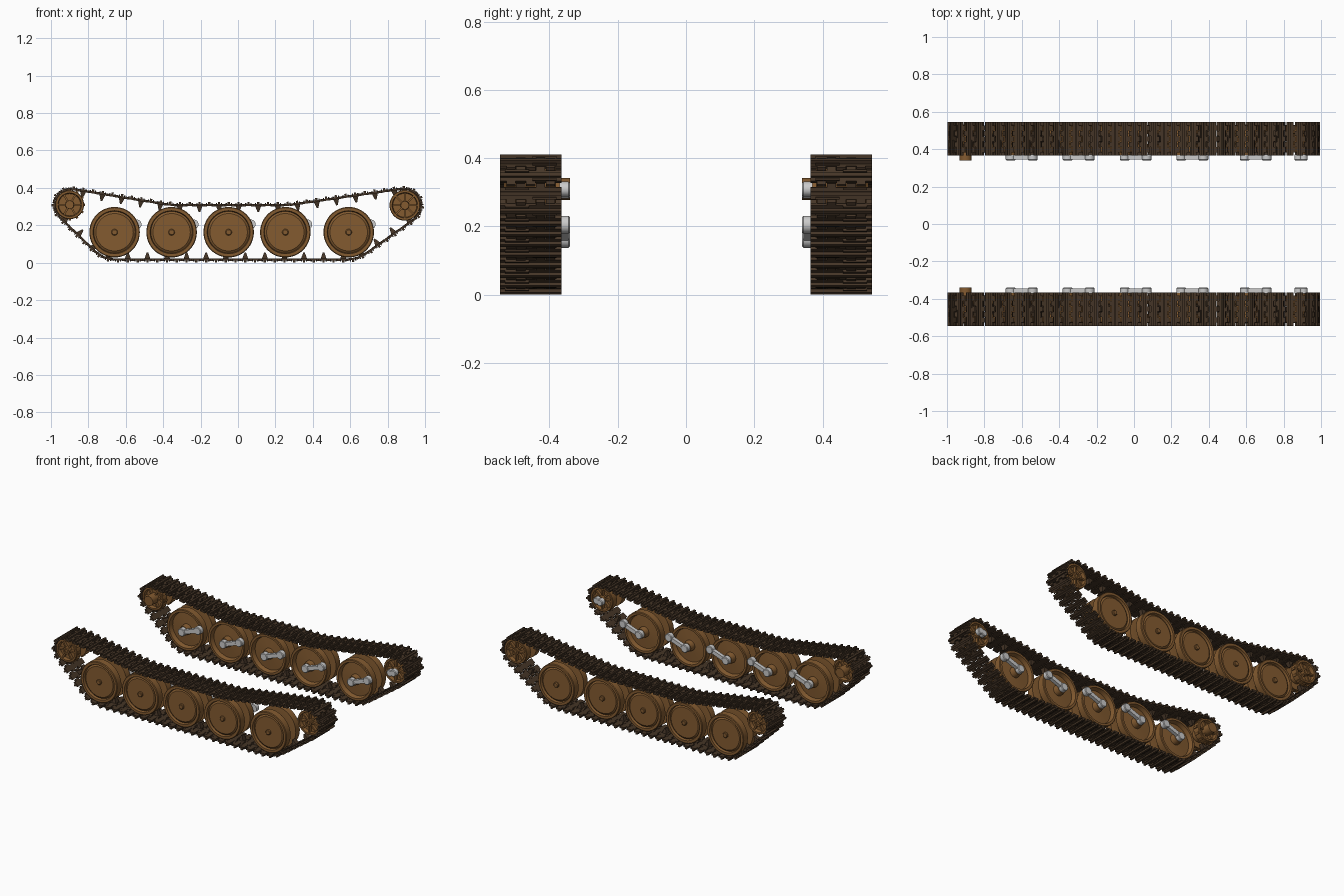
import bpy, bmesh
from math import pi, sin, cos, atan2, acos
from mathutils import Matrix, Vector

if "Cube" in bpy.data.objects:
    bpy.data.objects.remove(bpy.data.objects["Cube"])

YC = 0.455  # centre line of the +y track; everything is mirrored to -y


def material(name, col):
    m = bpy.data.materials.new(name)
    m.diffuse_color = (*col, 1)
    m.use_nodes = True
    m.node_tree.nodes["Principled BSDF"].inputs["Base Color"].default_value = m.diffuse_color
    return m


WOOD = material("wheel_brown", (0.23, 0.105, 0.03))
DARK = material("track_dark", (0.06, 0.036, 0.02))


def finish(bm, name, mat=None):
    bmesh.ops.recalc_face_normals(bm, faces=bm.faces)
    me = bpy.data.meshes.new(name)
    bm.to_mesh(me)
    bm.free()
    ob = bpy.data.objects.new(name, me)
    bpy.context.collection.objects.link(ob)
    if mat:
        me.materials.append(mat)
    mir = ob.modifiers.new("other_side", 'MIRROR')
    mir.use_axis = (False, True, False)
    mir.use_mirror_merge = False
    bpy.ops.object.select_all(action='DESELECT')
    ob.select_set(True)
    bpy.context.view_layer.objects.active = ob
    bpy.ops.object.shade_smooth_by_angle(angle=0.5)


def lathe(bm, cx, cz, prof, n=40):
    """Spin (radius, y offset) points around the y axis through cx, cz."""
    rings = []
    for r, y in prof:
        k = n if r > 0 else 1
        rings.append([bm.verts.new((cx + r * cos(2 * pi * i / n), YC + y,
                                    cz + r * sin(2 * pi * i / n))) for i in range(k)])
    for a, b in zip(rings, rings[1:]):
        for i in range(n):
            j = (i + 1) % n
            q = [a[i % len(a)], a[j % len(a)], b[j % len(b)], b[i % len(b)]]
            bm.faces.new(list(dict.fromkeys(q)))


def box(bm, M, loc, size, taper=1.0):
    """Box in frame M; taper shrinks its +z end along x and y."""
    vs = bmesh.ops.create_cube(bm, size=1)['verts']
    for v in vs:
        t = taper if v.co.z > 0 else 1
        p = Vector((v.co.x * size[0] * t, v.co.y * size[1] * (1 + t) / 2 if t < 1 else v.co.y * size[1],
                    v.co.z * size[2]))
        v.co = M @ (p + Vector(loc))


def frame(x, z, tx, tz):
    return Matrix(((tx, 0, -tz, x), (0, 1, 0, YC), (tz, 0, tx, z), (0, 0, 0, 1)))


# Road wheels: twin discs with a centre groove for the guide teeth
WHEELS = [-0.66, -0.355, -0.05, 0.253, 0.592]
WZ = 0.163
wheel_prof = [(0, .078), (.013, .078), (.017, .074), (.017, .066), (.1, .066), (.111, .058),
              (.115, .074), (.131, .074), (.135, .07), (.135, .027), (.112, .025), (.08, .025),
              (.08, -.025), (.112, -.025), (.135, -.027), (.135, -.07), (.131, -.074),
              (.117, -.074), (.11, -.045), (.035, -.05), (.03, -.086), (0, -.086)]
for i, x in enumerate(WHEELS):
    bm = bmesh.new()
    lathe(bm, x, WZ, wheel_prof, 48)
    finish(bm, f"road_wheel_{i + 1}", WOOD)


# Suspension arms: round bosses joined by a bar
def arm(name, x0, z0, x1, z1, r, bar):
    bm = bmesh.new()
    for x, z in ((x0, z0), (x1, z1)):
        lathe(bm, x, z, [(0, -.084), (r, -.084), (r, -.111), (r - .004, -.115), (0, -.115)], 24)
    d = Vector((x1 - x0, z1 - z0))
    t = d.normalized()
    box(bm, frame((x0 + x1) / 2, (z0 + z1) / 2, t.x, t.y), (0, -.099, 0), (d.length, .024, bar))
    finish(bm, name)


for i, x in enumerate(WHEELS):
    arm(f"suspension_arm_{i + 1}", x, WZ, x + .118, WZ + .042, .026, .026)


# Drive sprocket and idler: dished twin discs with ribs
def end_wheel(name, cx, cz, R, ribs, teeth, hub, hub_y):
    bm = bmesh.new()
    lathe(bm, cx, cz, [(0, .07), (.012, .07), (.012, .078), (.022, .078), (.024, .05), (R - .018, .05),
                       (R - .014, .074), (R - .003, .074), (R, .07), (R, .028), (.04, .026),
                       (.04, -.026), (R, -.028), (R, -.07), (R - .003, -.074), (R - .014, -.074),
                       (R - .018, -.05), (hub, -.05), (hub, hub_y), (0, hub_y)], 36)
    for k in range(ribs):
        a = 2 * pi * k / ribs
        M = frame(cx, cz, cos(a), sin(a))
        box(bm, M, (R / 2, .058, 0), (R - .03, .02, .01))
        box(bm, M, (R / 2 + .005, -.058, 0), (R - .035, .02, .01))
    for k in range(teeth):
        a = 2 * pi * k / teeth
        M = frame(cx, cz, -sin(a), cos(a))
        for s in (1, -1):  # small drive teeth on both discs
            box(bm, M, (0, s * .05, -R), (.014, .03, .012))
    finish(bm, name, WOOD)


SPX, SPZ, IDX, IDZ = -0.9, 0.31, 0.892, 0.307
end_wheel("drive_sprocket", SPX, SPZ, .077, 6, 12, .032, -.115)
end_wheel("idler_wheel", IDX, IDZ, .082, 8, 0, .024, -.086)
arm("idler_crank", IDX - .012, IDZ - .004, IDX + .014, IDZ + .002, .022, .03)

# Track path: counter-clockwise belt around (x, z, radius); radius 0 is a sag point
belt = [(WHEELS[0], WZ, .146), (WHEELS[-1], WZ, .146), (IDX, IDZ, .09),
        (0.27, .308, 0), (-0.36, .308, 0), (SPX, SPZ, .085)]


def normal(a, b):
    d = Vector((b[0] - a[0], b[1] - a[1]))
    return atan2(d.y, d.x) - acos((a[2] - b[2]) / d.length)


path = []
for i, c in enumerate(belt):
    a0 = normal(belt[i - 1], c)
    sweep = (normal(c, belt[(i + 1) % len(belt)]) - a0) % (2 * pi)
    steps = 24 if c[2] else 0
    for k in range(steps + 1):
        a = a0 + sweep * k / max(steps, 1)
        path.append(Vector((c[0] + c[2] * cos(a), c[1] + c[2] * sin(a))))
path.append(path[0])
seg = [(b - a).length for a, b in zip(path, path[1:])]
total = sum(seg)


def at(s):
    s %= total
    for a, b, l in zip(path, path[1:], seg):
        if s <= l and l > 0:
            return a.lerp(b, s / l)
        s -= l
    return path[0]


# Track links: plate, hinge knuckles, outer grouser, guide tooth on every other link
bm = bmesh.new()
N = 2 * round(total / 0.104)
P = total / N
for i in range(N):
    a, b = at(i * P), at((i + 1) * P)
    t, m = (b - a).normalized(), (a + b) / 2
    M = frame(m.x, m.y, t.x, t.y)
    box(bm, M, (0, 0, 0), (P * .68, .18, .011))
    for k in range(5):
        s = 1 if k % 2 else -1
        box(bm, M, (s * P * .4, (k - 2) * .029, 0), (P * .32, .027, .013))
    box(bm, M, (0, 0, -.010), (.012, .18, .013))
    for s in (1, -1):
        box(bm, M, (s * .014, s * .04, -.008), (.006, .07, .007))
    if i % 2:
        box(bm, M, (0, 0, .021), (.032, .036, .034), .25)
finish(bm, "track_belt", DARK)
